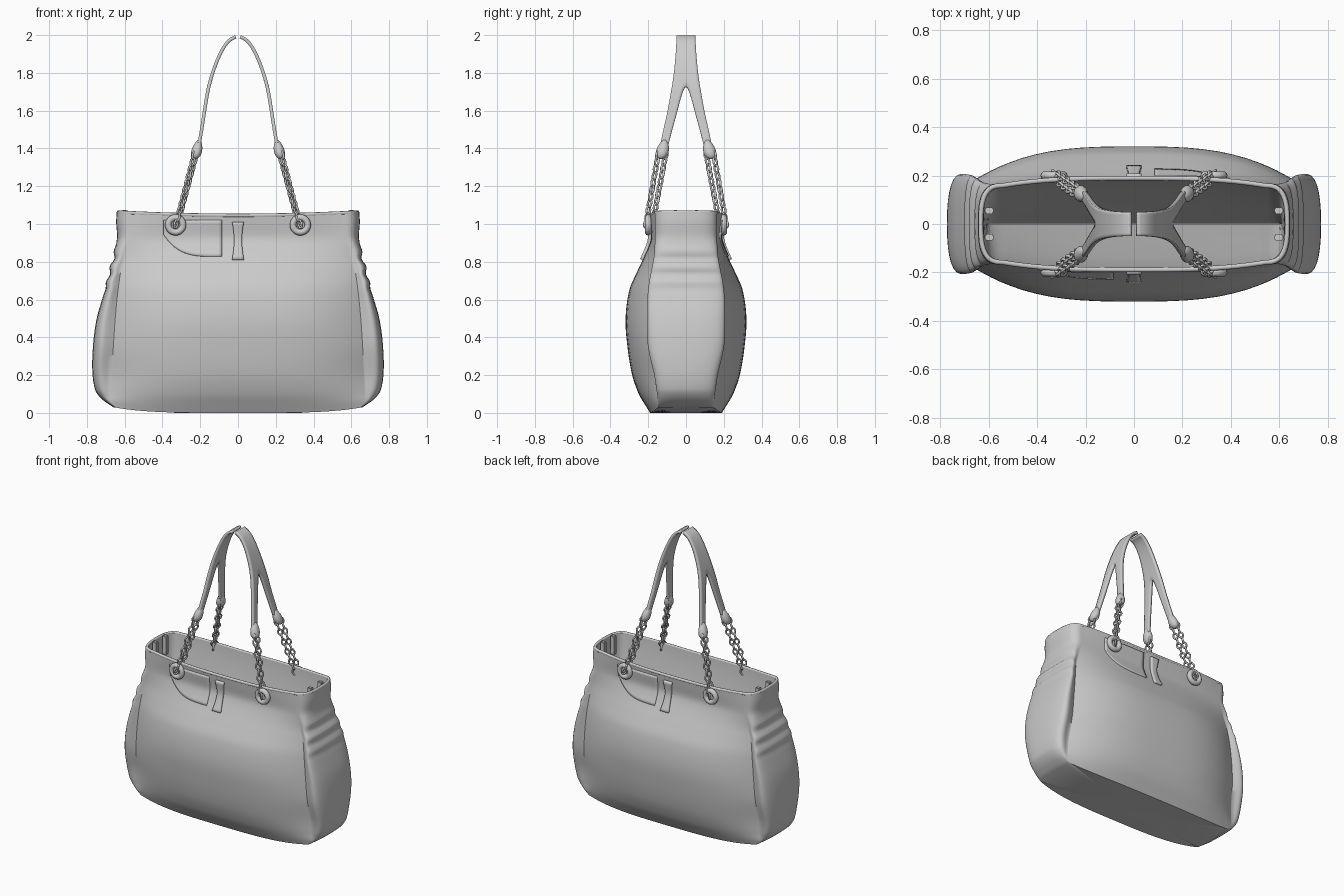
import bpy, bmesh, math
from mathutils import Vector

cube = bpy.data.objects.get("Cube")
if cube:
    bpy.data.objects.remove(cube)

grey = bpy.data.materials.new("soft_grey")
grey.use_nodes = True
grey.diffuse_color = (0.6, 0.6, 0.6, 1)
grey.node_tree.nodes["Principled BSDF"].inputs["Base Color"].default_value = (0.6, 0.6, 0.6, 1)

# Body profile: height, end reach, face bulge, seam x, seam y, gusset puff
KEYS = [
    (0, .66, .19, .64, .15, 0), (.04, .715, .215, .675, .15, 0),
    (.1, .75, .25, .675, .15, .1), (.2, .77, .285, .67, .155, .2),
    (.35, .768, .31, .66, .18, .24), (.5, .748, .32, .65, .185, .24),
    (.65, .705, .3, .635, .18, .24), (.75, .68, .258, .62, .17, .2),
    (.82, .66, .225, .6, .165, .12), (.89, .648, .195, .58, .165, .04),
    (.93, .64, .185, .56, .165, 0), (1.0, .645, .192, .555, .165, 0),
    (1.045, .642, .197, .55, .165, 0)]
RIM = KEYS[-1][0]


def shape(z):
    """Smoothly interpolated profile values at height z."""
    i = max(k for k in range(len(KEYS) - 1) if KEYS[k][0] <= max(z, 0))
    p, q = KEYS[i], KEYS[i + 1]
    before, after = KEYS[max(i - 1, 0)], KEYS[min(i + 2, len(KEYS) - 1)]
    h = q[0] - p[0]
    t = (z - p[0]) / h
    out = []
    for c in range(1, 6):
        m0 = (q[c] - before[c]) / (q[0] - before[0]) * h
        m1 = (after[c] - p[c]) / (after[0] - p[0]) * h
        out.append(p[c] + t * m0 + t * t * (3 * (q[c] - p[c]) - 2 * m0 - m1)
                   + t ** 3 * (2 * (p[c] - q[c]) + m0 + m1))
    return out


def face_depth(x, z):
    a, b, cx, cy, puff = shape(min(z, RIM))
    return cy + (b - cy) * (1 - min(abs(x) / cx, 1) ** 3)


def ring(z, n_face=28, n_end=20):
    """Horizontal outline: bulged face, then puffed gusset, then both turned half round."""
    a, b, cx, cy, puff = shape(z)
    if .62 < z < .92:  # gathered folds on the gussets
        a += .008 * math.sin(z * 75) * math.sin((z - .62) / .3 * math.pi)
    half = []
    for i in range(n_face):
        x = -cx * math.cos(math.pi * i / n_face)
        half.append((x, -face_depth(x, z)))
    for i in range(n_end):
        ang = math.pi * (i / n_end - .5)
        s, c = math.sin(ang), max(math.cos(ang), 0)
        y = cy * (math.copysign(abs(s) ** .7, s) + puff * math.sin(2 * ang))
        half.append((cx + (a - cx) * c ** .7, y))
    pts = half + [(-x, -y) for x, y in half]
    low, high = max(0, 1 - z / .12), max(0, (z - .93) / (RIM - .93))
    return [Vector((x, y, z + .03 * low * (x / .66) ** 4 + .015 * high * (x / .6) ** 2))
            for x, y in pts]


def finish(name, bm, smooth=40):
    mesh = bpy.data.meshes.new(name)
    bm.to_mesh(mesh)
    bm.free()
    obj = bpy.data.objects.new(name, mesh)
    bpy.context.collection.objects.link(obj)
    mesh.materials.append(grey)
    bpy.ops.object.select_all(action='DESELECT')
    obj.select_set(True)
    bpy.context.view_layer.objects.active = obj
    bpy.ops.object.shade_smooth_by_angle(angle=math.radians(smooth))
    return obj


def mirror(obj):
    m = obj.modifiers.new("mirror", 'MIRROR')
    m.use_axis = (True, True, False)
    return obj


def half_turn(obj, name):
    other = bpy.data.objects.new(name, obj.data)
    other.rotation_euler.z = math.pi
    bpy.context.collection.objects.link(other)
    for mod in obj.modifiers:
        new = other.modifiers.new(mod.name, mod.type)
        new.thickness, new.offset = mod.thickness, mod.offset


# Bag body: outer wall, rim and lining that narrows to a crease
rings = [[v * .5 for v in ring(0)]] + [ring(RIM * i / 64) for i in range(65)]
for p in rings[0]:
    p.z = 0
top = rings[-1]
for depth, sx, sy in [(0, .97, .91), (.1, .965, .88), (.3, .96, .68), (.55, .955, .35), (.8, .95, .01)]:
    rings.append([Vector((p.x * sx, p.y * sy, p.z - depth)) for p in top])
bm = bmesh.new()
loops = [[bm.verts.new(p) for p in r] for r in rings]
bm.faces.new(loops[0][::-1])
for lo, hi in zip(loops, loops[1:]):
    for i in range(len(lo)):
        j = (i + 1) % len(lo)
        bm.faces.new((lo[i], lo[j], hi[j], hi[i]))
finish("bag_body", bm, 50)

# Rolled edge around the opening
curve = bpy.data.curves.new("rim_edge", 'CURVE')
curve.dimensions = '3D'
curve.bevel_depth, curve.bevel_resolution = .01, 2
line = curve.splines.new('POLY')
line.points.add(len(top) - 1)
for pt, p in zip(line.points, top):
    pt.co = (p.x * .985, p.y * .96, p.z, 1)
line.use_cyclic_u = True
curve.materials.append(grey)
bpy.context.collection.objects.link(bpy.data.objects.new("rim_edge", curve))


def patch(name, place, gap, thick, nu=16, nv=12):
    """Leather piece that lies on the front face."""
    bm = bmesh.new()
    grid = []
    for i in range(nu + 1):
        row = []
        for j in range(nv + 1):
            x, z = place(i / nu, j / nv)
            row.append(bm.verts.new((x, -face_depth(x, z) - gap, z)))
        grid.append(row)
    for i in range(nu):
        for j in range(nv):
            bm.faces.new((grid[i][j], grid[i + 1][j], grid[i + 1][j + 1], grid[i][j + 1]))
    obj = finish("front_" + name, bm)
    mod = obj.modifiers.new("thickness", 'SOLIDIFY')
    mod.thickness, mod.offset = thick, -1
    half_turn(obj, "back_" + name)


def flap(u, v):
    bottom = .83 + .115 * (1 - u) ** 4
    return -.395 + .31 * u, bottom + (1.02 - bottom) * v


def tab(u, v):
    return (u - .5) * (.062 - .02 * math.sin(math.pi * v)), .815 + .195 * v


patch("flap", flap, .008, .014)
patch("tab", tab, .016, .022, 4)

# Handles: one wide strap that forks into two legs (x, z, inner y, outer y)
PATH = [(.012, 1.991, 0, .05), (.05, 1.975, 0, .05), (.09, 1.915, 0, .053),
        (.125, 1.83, 0, .06), (.15, 1.75, 0, .07), (.165, 1.68, .025, .083),
        (.18, 1.58, .05, .1), (.192, 1.5, .073, .12), (.21, 1.4, .098, .14)]
bm = bmesh.new()
rows = [(bm.verts.new((x, a, z)), bm.verts.new((x, b, z))) for x, z, a, b in PATH]
for p, q in zip(rows, rows[1:]):
    bm.faces.new((p[0], q[0], q[1], p[1]))
handle = mirror(finish("handles", bm))
sub = handle.modifiers.new("smooth", 'SUBSURF')
sub.levels = sub.render_levels = 2
sub.boundary_smooth = 'PRESERVE_CORNERS'
sol = handle.modifiers.new("thickness", 'SOLIDIFY')
sol.thickness, sol.offset = .018, 0


def torus(bm, centre, u, v, ru, rv, minor, nu=14, nv=7):
    """Ring in the plane of u and v, with separate radii."""
    w = u.cross(v)
    verts = []
    for i in range(nu):
        a = 2 * math.pi * i / nu
        out = u * math.cos(a) + v * math.sin(a)
        mid = centre + u * (ru * math.cos(a)) + v * (rv * math.sin(a))
        verts.append([bm.verts.new(mid + out * (minor * math.cos(b)) + w * (minor * math.sin(b)))
                      for b in (2 * math.pi * k / nv for k in range(nv))])
    for i in range(nu):
        for k in range(nv):
            i2, k2 = (i + 1) % nu, (k + 1) % nv
            bm.faces.new((verts[i][k], verts[i2][k], verts[i2][k2], verts[i][k2]))


# Knobs where the legs hold the chains
bm = bmesh.new()
bmesh.ops.create_uvsphere(bm, u_segments=16, v_segments=10, radius=1)
for v in bm.verts:
    taper = 1 - .25 * v.co.z
    x, y, z = v.co.x * .028 * taper, v.co.y * .033 * taper, v.co.z * .052
    v.co = (x - z * .2 + .217, y - z * .2 + .123, z + 1.395)
mirror(finish("handle_knobs", bm, 60))

# Chains: an outer and an inner strand of alternating links
for name, start, end in [("outer_chains", (.232, .148, 1.365), (.328, .212, 1.0)),
                         ("inner_chains", (.222, .108, 1.365), (.315, .174, 1.02))]:
    start, end = Vector(start), Vector(end)
    along = (end - start).normalized()
    side = along.cross(Vector((0, 1, 0))).normalized()
    other = along.cross(side)
    bm = bmesh.new()
    count = 11
    for k in range(count):
        across = (side + other if k % 2 else side - other).normalized()
        torus(bm, start.lerp(end, k / (count - 1)), along, across, .021, .013, .006)
    mirror(finish(name, bm, 60))

# Grommets
bm = bmesh.new()
torus(bm, Vector((.33, .2, .995)), Vector((1, 0, 0)), Vector((0, 0, 1)), .039, .039, .017, 28, 10)
mirror(finish("grommets", bm, 60))

# Small tabs inside the ends of the opening
bm = bmesh.new()
bmesh.ops.create_cube(bm, size=1)
for v in bm.verts:
    v.co = (.598 + v.co.x * .036, .055 + v.co.y * .026, 1.01 + v.co.z * .13)
bmesh.ops.bevel(bm, geom=bm.edges[:], offset=.005, segments=2, affect='EDGES')
mirror(finish("inner_tabs", bm))
